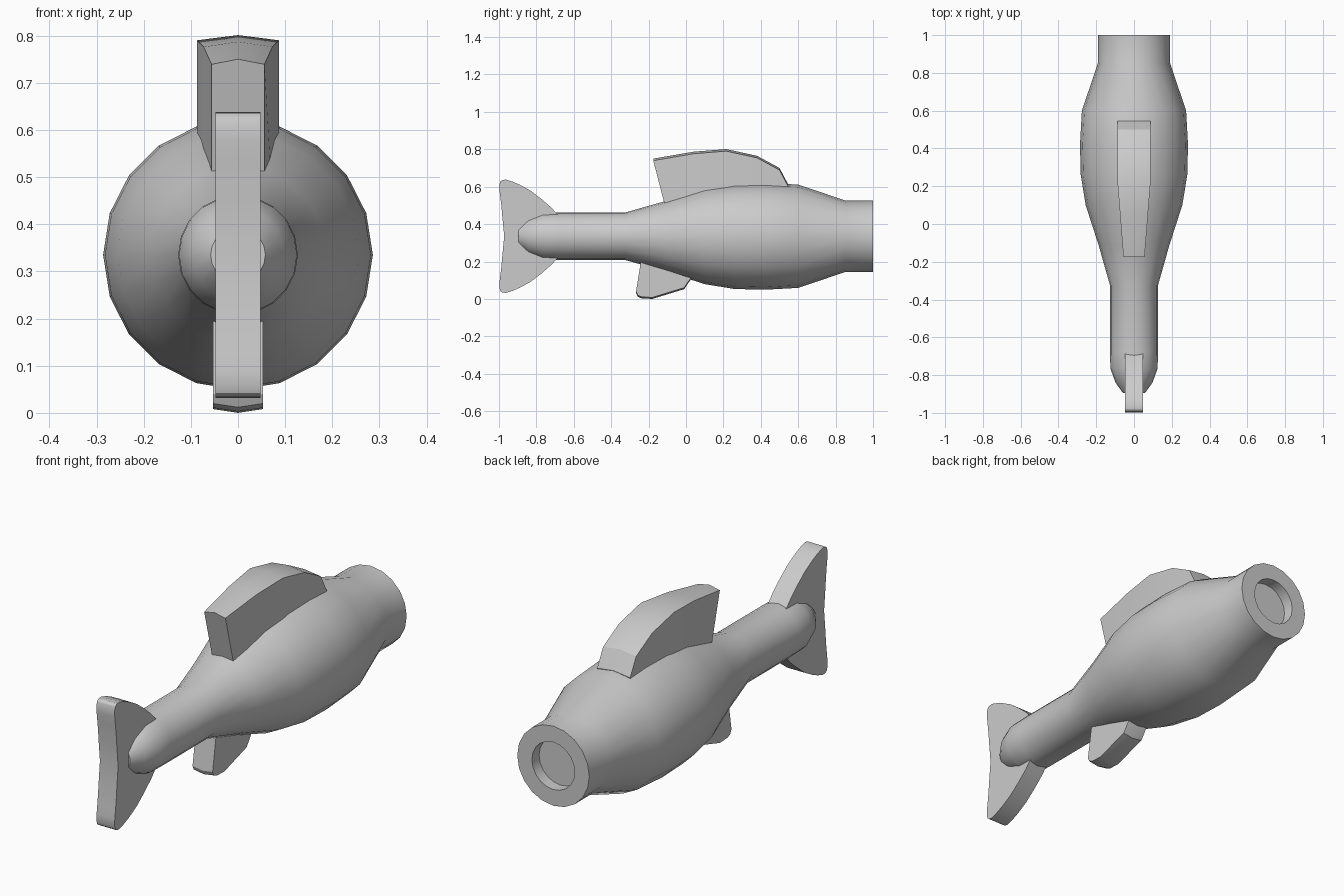
import bpy, bmesh, math

if "Cube" in bpy.data.objects:
    bpy.data.objects.remove(bpy.data.objects["Cube"])

AXIS_Z = 0.335   # height of the body axis
SIDES = 20


def finish(name, bm, angle):
    bmesh.ops.recalc_face_normals(bm, faces=bm.faces[:])
    mesh = bpy.data.meshes.new(name)
    bm.to_mesh(mesh)
    bm.free()
    obj = bpy.data.objects.new(name, mesh)
    bpy.context.collection.objects.link(obj)
    bpy.ops.object.select_all(action='DESELECT')
    obj.select_set(True)
    bpy.context.view_layer.objects.active = obj
    bpy.ops.object.shade_smooth_by_angle(angle=math.radians(angle))
    return obj


def skin(bm, rings):
    """Join consecutive closed rings with quads and cap both ends."""
    n = len(rings[0])
    for a, b in zip(rings, rings[1:]):
        for i in range(n):
            j = (i + 1) % n
            bm.faces.new((a[i], a[j], b[j], b[i]))
    bm.faces.new(rings[0])
    bm.faces.new(rings[-1])


def lathe(name, profile):
    """Revolve (y, radius) points around the long axis."""
    bm = bmesh.new()
    rings = []
    for y, r in profile:
        rings.append([bm.verts.new((r * math.cos(math.tau * i / SIDES), y,
                                    AXIS_Z + r * math.sin(math.tau * i / SIDES)))
                      for i in range(SIDES)])
    skin(bm, rings)
    return finish(name, bm, 35)


def fin(name, stations, crown=0.0):
    """Loft a slab through (outer y, outer z, inner y, inner z, half width)."""
    bm = bmesh.new()
    rings = []
    for oy, oz, iy, iz, w in stations:
        rings.append([bm.verts.new(p) for p in (
            (-w, oy, oz - crown), (0, oy, oz), (w, oy, oz - crown),
            (w, iy, iz), (-w, iy, iz))])
    skin(bm, rings)
    return finish(name, bm, 30)


# Body with tapered tail stem and recessed mouth
lathe("body", [
    (-0.895, 0.058), (-0.84, 0.098), (-0.765, 0.125), (-0.68, 0.127),
    (-0.325, 0.127), (-0.11, 0.188), (0.10, 0.256), (0.26, 0.282),
    (0.42, 0.286), (0.60, 0.276), (0.855, 0.19), (1.0, 0.19),
    (1.0, 0.113), (0.945, 0.113)])

# Dorsal fin, narrowing toward the tail
fin("dorsal_fin", [
    (-0.175, 0.75, -0.10, 0.45, 0.056),
    (0.04, 0.787, 0.04, 0.45, 0.073),
    (0.215, 0.801, 0.215, 0.45, 0.087),
    (0.38, 0.765, 0.36, 0.45, 0.087),
    (0.50, 0.70, 0.46, 0.45, 0.087),
    (0.545, 0.615, 0.50, 0.45, 0.087)], crown=0.011)

# Belly fin, crowned downward
fin("belly_fin", [
    (-0.267, 0.032, -0.235, 0.24, 0.053),
    (-0.258, 0.012, -0.215, 0.24, 0.053),
    (-0.238, 0.003, -0.19, 0.24, 0.053),
    (-0.18, 0.0, -0.13, 0.24, 0.053),
    (-0.01, 0.052, 0.0, 0.24, 0.053),
    (0.03, 0.11, 0.05, 0.24, 0.053)], crown=-0.008)

# Tail fin: upper half listed from tip to middle, then mirrored
half = [(-0.962, 0.303, -0.982, 0.301), (-0.925, 0.291, -0.992, 0.293),
        (-0.89, 0.276, -0.998, 0.276), (-0.83, 0.243, -0.997, 0.243),
        (-0.77, 0.197, -0.991, 0.197), (-0.72, 0.153, -0.986, 0.153),
        (-0.685, 0.115, -0.983, 0.115), (-0.685, 0.0, -0.972, 0.0)]
tail = [(a, AXIS_Z + b, c, AXIS_Z + d, 0.048) for a, b, c, d in half]
tail += [(a, AXIS_Z - b, c, AXIS_Z - d, 0.048) for a, b, c, d in half[-2::-1]]
fin("tail_fin", tail)
